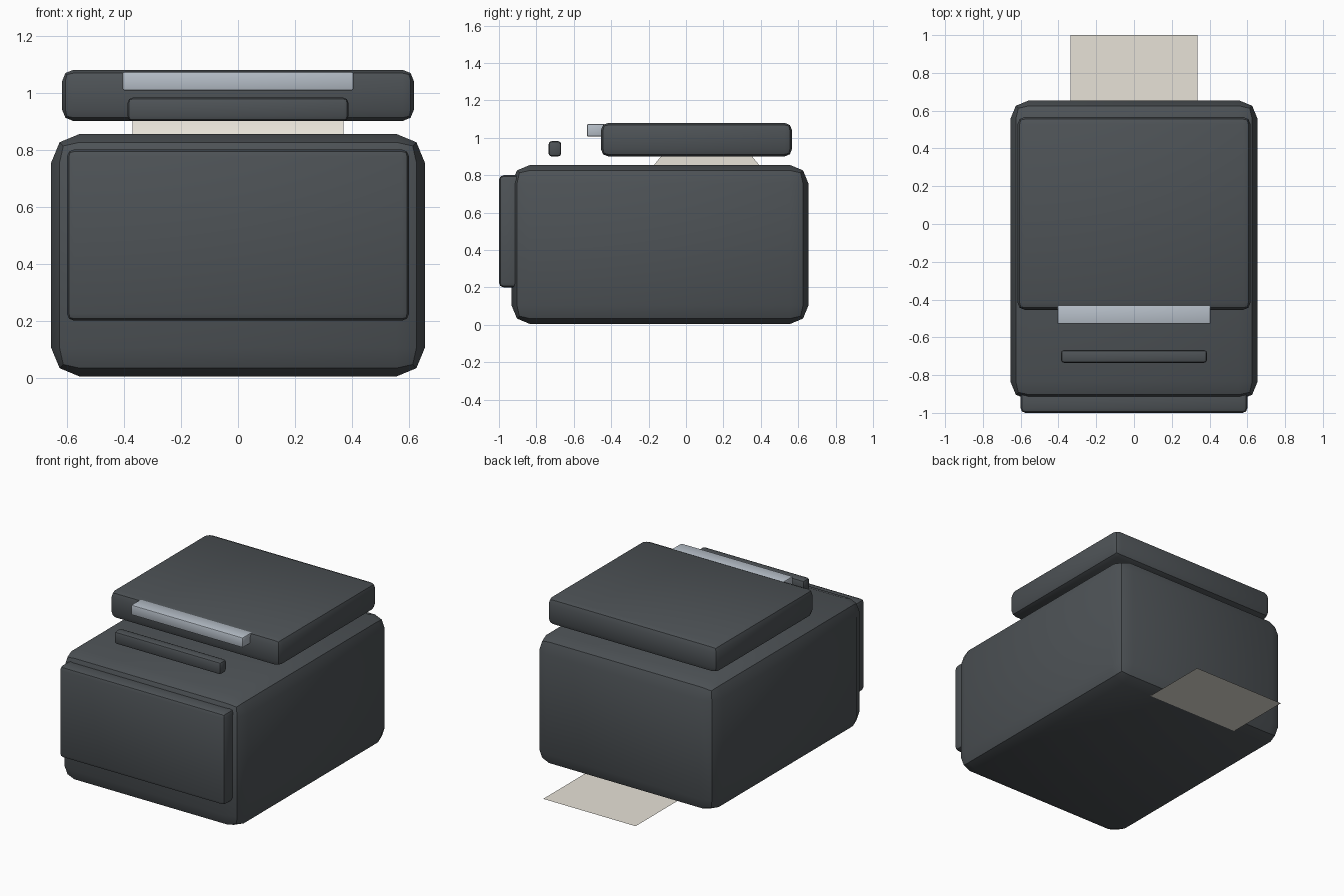
import bpy, math
from mathutils import Matrix

if "Cube" in bpy.data.objects:
    bpy.data.objects.remove(bpy.data.objects["Cube"])


def material(name, rgb):
    m = bpy.data.materials.new(name)
    m.diffuse_color = (*rgb, 1.0)
    m.use_nodes = True
    m.node_tree.nodes["Principled BSDF"].inputs["Base Color"].default_value = m.diffuse_color
    return m


CHARCOAL = material("charcoal plastic", (0.075, 0.085, 0.093))
SILVER = material("silver metal", (0.47, 0.52, 0.58))
PAPER = material("paper", (0.82, 0.78, 0.70))


def finish(obj, name, mat, angle=40):
    obj.name = name
    obj.data.materials.append(mat)
    bpy.ops.object.shade_smooth_by_angle(angle=math.radians(angle))
    return obj


def rounded_box(name, lo, hi, bevel, mat):
    """Box between two corners with softened edges."""
    size = [b - a for a, b in zip(lo, hi)]
    mid = [(a + b) / 2 for a, b in zip(lo, hi)]
    bpy.ops.mesh.primitive_cube_add(size=1)
    obj = bpy.context.object
    obj.data.transform(Matrix.Translation(mid) @ Matrix.Diagonal((*size, 1)))
    mod = obj.modifiers.new("soft edges", 'BEVEL')
    mod.width = bevel
    mod.segments = 2
    bpy.ops.object.modifier_apply(modifier=mod.name)
    return finish(obj, name, mat)


# Main housing, front cover and top lid
rounded_box("body", (-0.655, -0.933, 0.004), (0.655, 0.655, 0.855), 0.1, CHARCOAL)
rounded_box("front_panel", (-0.6, -1.0, 0.2), (0.6, -0.87, 0.8), 0.025, CHARCOAL)
rounded_box("lid", (-0.617, -0.455, 0.9), (0.617, 0.567, 1.08), 0.04, CHARCOAL)

# Silver tear strip and the separate bar ahead of it
rounded_box("tear_strip", (-0.405, -0.53, 1.007), (0.405, -0.43, 1.073), 0.007, SILVER)
rounded_box("front_bar", (-0.387, -0.735, 0.9), (0.387, -0.667, 0.982), 0.017, CHARCOAL)

# Paper roll lying across the body under the lid
bpy.ops.mesh.primitive_cylinder_add(vertices=32, radius=0.334, depth=0.74)
roll = bpy.context.object
roll.data.transform(Matrix.Translation((0, 0.11, 0.673)) @ Matrix.Rotation(math.pi / 2, 4, 'Y'))
finish(roll, "paper_roll", PAPER)

# Paper sheet lying flat behind the body
bpy.ops.mesh.primitive_plane_add(size=1)
sheet = bpy.context.object
sheet.data.transform(Matrix.Translation((0, 0.778, 0)) @ Matrix.Diagonal((0.67, 0.444, 1, 1)))
finish(sheet, "paper_sheet", PAPER)
